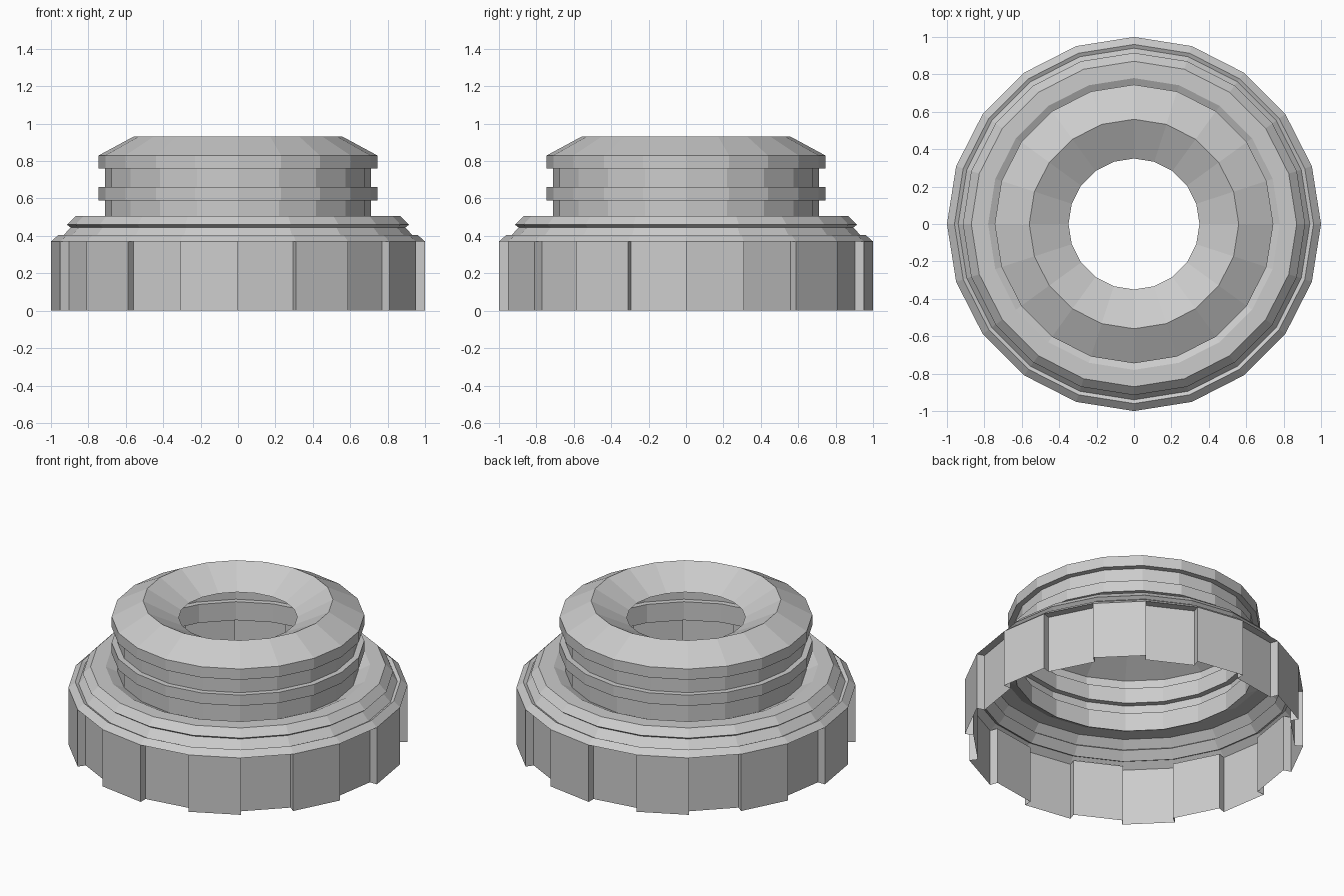
import bpy, bmesh
from math import cos, sin, tau

if "Cube" in bpy.data.objects:
    bpy.data.objects.remove(bpy.data.objects["Cube"])

SIDES = 20


def point(radius, z, i):
    a = tau * i / SIDES
    return (radius * cos(a), radius * sin(a), z)


def finish(name, bm):
    bmesh.ops.remove_doubles(bm, verts=bm.verts, dist=1e-4)
    mesh = bpy.data.meshes.new(name)
    bm.to_mesh(mesh)
    bm.free()
    obj = bpy.data.objects.new(name, mesh)
    bpy.context.collection.objects.link(obj)
    return obj


def quad(bm, pts):
    bm.faces.new([bm.verts.new(p) for p in pts])


def lathe(name, profile):
    """Open single-walled shell turned from (radius, z) points, listed outside to inside."""
    bm = bmesh.new()
    for (r0, z0), (r1, z1) in zip(profile, profile[1:]):
        for i in range(SIDES):
            quad(bm, [point(r0, z0, i), point(r0, z0, i + 1),
                      point(r1, z1, i + 1), point(r1, z1, i)])
    return finish(name, bm)


# Grip skirt: alternating raised and recessed flat panels
OUTER, INNER, TOP = 1.0, 0.95, 0.37
bm = bmesh.new()
for i in range(SIDES):
    raised = i % 2 == 0
    r = OUTER if raised else INNER
    quad(bm, [point(r, 0, i), point(r, 0, i + 1), point(r, TOP, i + 1), point(r, TOP, i)])
    # radial step between neighbouring panels
    a, b = (OUTER, INNER) if raised else (INNER, OUTER)
    quad(bm, [point(a, 0, i + 1), point(b, 0, i + 1), point(b, TOP, i + 1), point(a, TOP, i + 1)])
    # underside of the overhang above a recess
    if not raised:
        quad(bm, [point(INNER, TOP, i), point(INNER, TOP, i + 1),
                  point(OUTER, TOP, i + 1), point(OUTER, TOP, i)])
finish("grip_skirt", bm)

# Stepped shoulder with undercut lip and a groove around the neck
lathe("shoulder", [(1.0, 0.37), (0.96, 0.405), (0.94, 0.395), (0.895, 0.445),
                   (0.915, 0.46), (0.87, 0.505), (0.78, 0.505), (0.71, 0.47)])

# Neck with two ridges, bevelled rim and funnel opening
lathe("neck", [(0.71, 0.47), (0.71, 0.59), (0.745, 0.59), (0.745, 0.66),
               (0.71, 0.66), (0.71, 0.76), (0.745, 0.76), (0.745, 0.83),
               (0.56, 0.93), (0.35, 0.82)])
